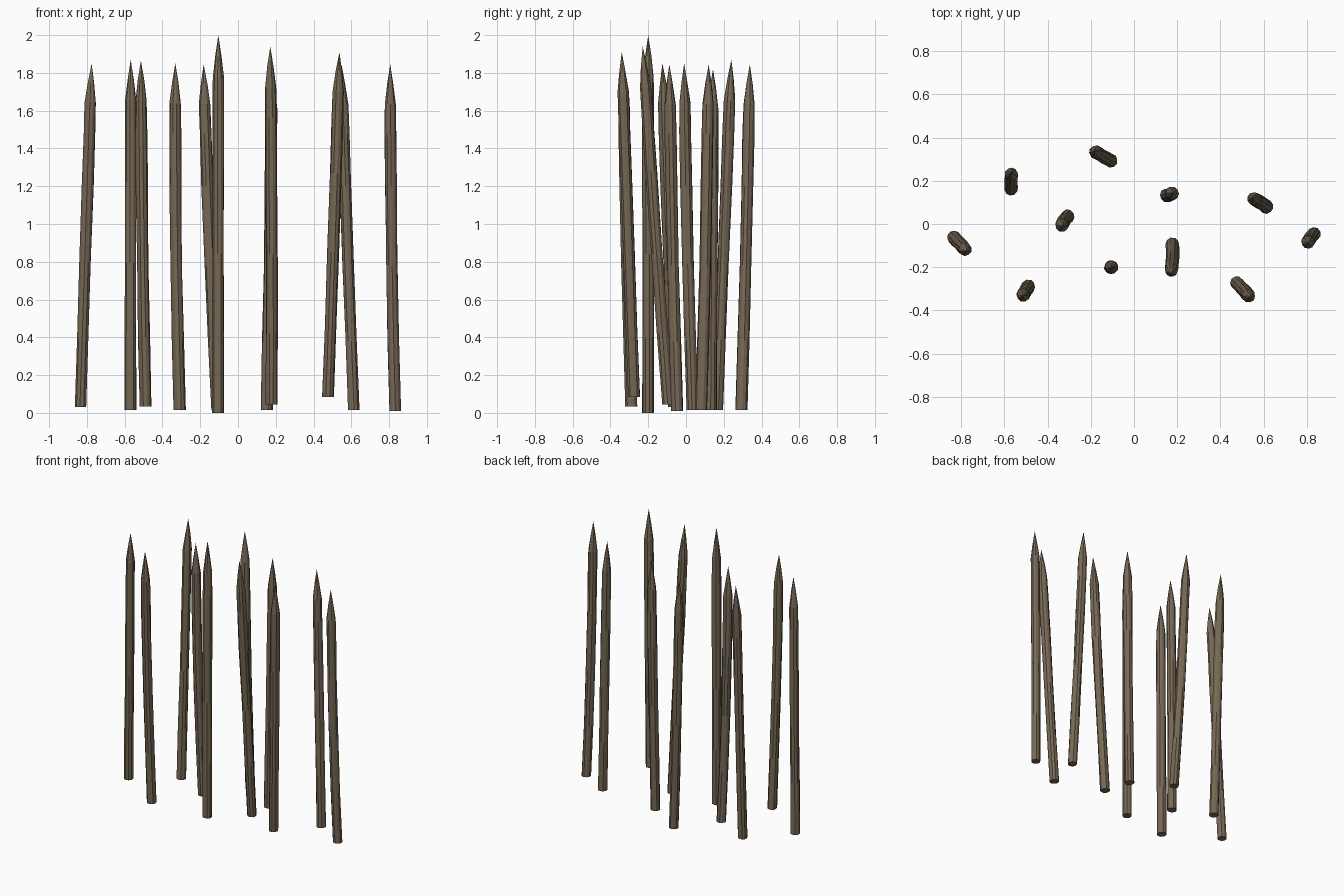
import bpy, bmesh, math, random
from mathutils import Vector

random.seed(4)
SIDES = 10

wood = bpy.data.materials.new("weathered_wood")
wood.diffuse_color = (0.185, 0.14, 0.092, 1)

# base point, tip point, sideways bow of the middle (x, y)
STAKES = [
    ((-0.834, -0.062, 0.03), (-0.775, -0.125, 1.85), (0.0, 0.0)),
    ((-0.570, 0.165, 0.015), (-0.568, 0.240, 1.87), (0.0, 0.0)),
    ((-0.489, -0.290, 0.035), (-0.514, -0.332, 1.865), (-0.005, -0.005)),
    ((-0.308, 0.035, 0.015), (-0.332, -0.010, 1.85), (-0.009, -0.005)),
    ((-0.108, 0.293, 0.015), (-0.182, 0.338, 1.845), (-0.008, 0.003)),
    ((-0.106, -0.200, 0.000), (-0.104, -0.200, 2.00), (0.0, 0.0)),
    ((0.152, 0.132, 0.015), (0.178, 0.143, 1.82), (0.004, 0.0)),
    ((0.178, -0.095, 0.045), (0.171, -0.229, 1.94), (0.003, -0.003)),
    ((0.477, -0.275, 0.085), (0.537, -0.340, 1.91), (0.002, 0.0)),
    ((0.613, 0.080, 0.015), (0.548, 0.120, 1.845), (-0.002, 0.004)),
    ((0.832, -0.047, 0.010), (0.806, -0.088, 1.845), (-0.007, -0.004)),
]

# (fraction along the stake, radius): shaft, shoulder, sharpened point
PROFILE = [(0, 0.032), (0.2, 0.0315), (0.42, 0.031), (0.65, 0.032),
           (0.80, 0.0315), (0.885, 0.0305), (0.945, 0.0165)]


def stake(name, base, tip, bow):
    base, tip = Vector(base), Vector(tip)
    bm = bmesh.new()
    turn = random.uniform(0, math.tau)
    rings = []
    for t, r in PROFILE:
        c = base.lerp(tip, t) + Vector((bow[0], bow[1], 0)) * math.sin(math.pi * t)
        ring = []
        for i in range(SIDES):
            a = turn + math.tau * i / SIDES
            k = r * random.uniform(0.95, 1.05)      # hewn, uneven facets
            ring.append(bm.verts.new(c + Vector((math.cos(a) * k, math.sin(a) * k, 0))))
        rings.append(ring)
    point = bm.verts.new(tip)
    bm.faces.new(rings[0][::-1])
    for i in range(SIDES):
        j = (i + 1) % SIDES
        for lo, hi in zip(rings, rings[1:]):
            bm.faces.new((lo[i], lo[j], hi[j], hi[i]))
        bm.faces.new((rings[-1][i], rings[-1][j], point))
    bmesh.ops.recalc_face_normals(bm, faces=bm.faces)
    me = bpy.data.meshes.new(name)
    bm.to_mesh(me)
    bm.free()
    me.materials.append(wood)
    bpy.context.collection.objects.link(bpy.data.objects.new(name, me))


for n, (base, tip, bow) in enumerate(STAKES, 1):
    stake(f"wooden_stake_{n}", base, tip, bow)
